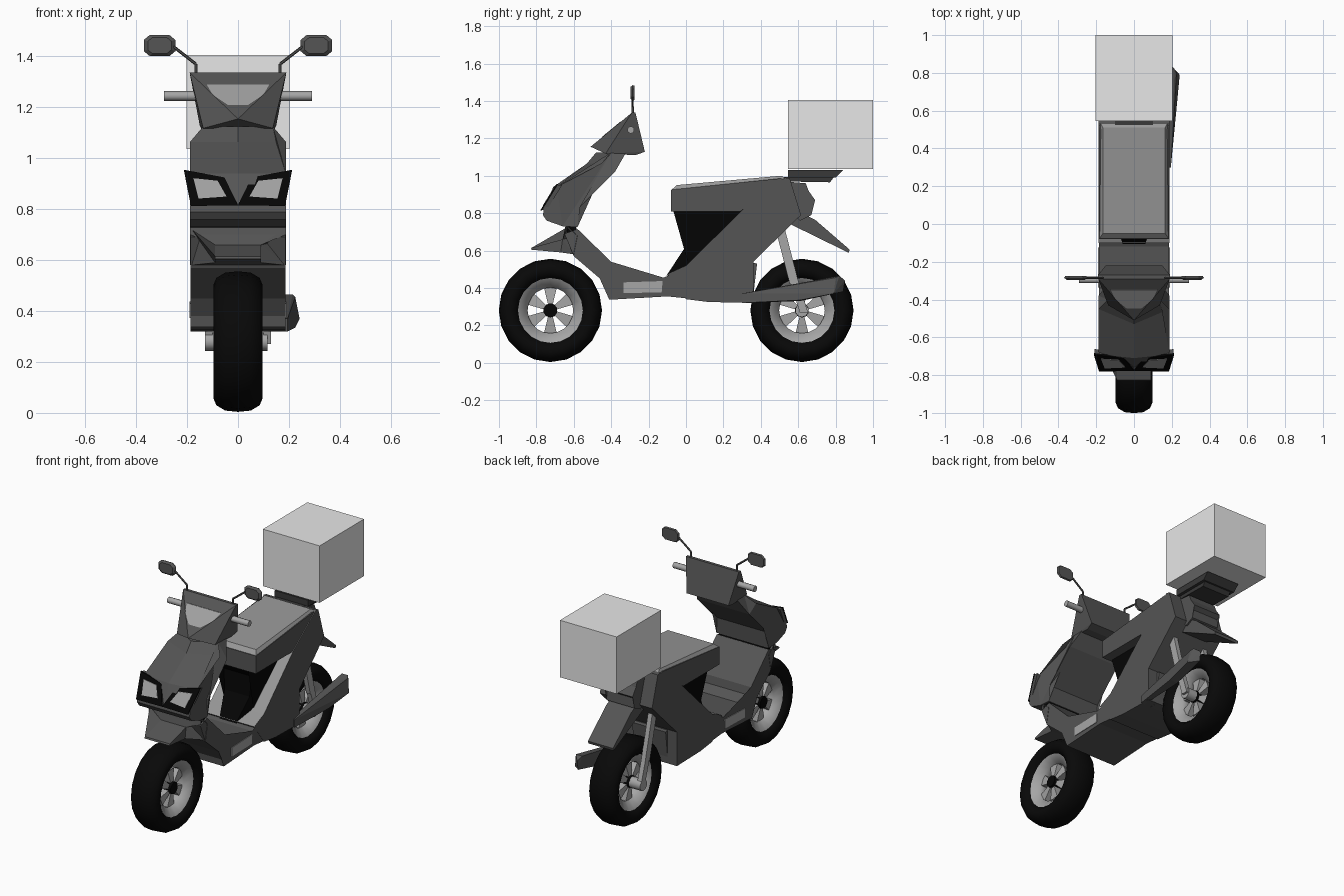
import bpy, bmesh, math
from mathutils import Vector, Matrix

if "Cube" in bpy.data.objects:
    bpy.data.objects.remove(bpy.data.objects["Cube"])


def mat(name, v):
    m = bpy.data.materials.new(name)
    m.diffuse_color = (v, v, v, 1)
    m.use_nodes = True
    m.node_tree.nodes["Principled BSDF"].inputs["Base Color"].default_value = m.diffuse_color
    return m


BODY = mat("body_grey", 0.09)
TYRE = mat("tyre_black", 0.0025)
BLACK = mat("trim_black", 0.0015)
DARK = mat("rack_dark", 0.04)
SEAT = mat("seat_grey", 0.31)
METAL = mat("metal_grey", 0.38)
GLASS = mat("lamp_grey", 0.35)
BOX = mat("box_light_grey", 0.8)


def finish(name, bm, m, smooth=0):
    bmesh.ops.remove_doubles(bm, verts=bm.verts, dist=1e-5)
    bmesh.ops.recalc_face_normals(bm, faces=bm.faces)
    me = bpy.data.meshes.new(name)
    bm.to_mesh(me)
    bm.free()
    me.materials.append(m)
    ob = bpy.data.objects.new(name, me)
    bpy.context.collection.objects.link(ob)
    if smooth:
        bpy.context.view_layer.objects.active = ob
        ob.select_set(True)
        bpy.ops.object.shade_smooth_by_angle(angle=math.radians(smooth))
        ob.select_set(False)
    return ob


def prism(name, profile, m, x=0, w=None):
    """Side profile of (y, z, half width[, centre ridge y offset]) spread across x."""
    bm = bmesh.new()
    cols = [[], [], []]
    for p in profile:
        hw = w if w is not None else p[2]
        dy = p[3] if len(p) > 3 else 0
        for c, s in zip(cols, (-1, 0, 1)):
            c.append(bm.verts.new((x + s * hw, p[0] + (dy if s == 0 else 0), p[1])))
    n = len(profile)
    for a, b in zip(cols, cols[1:]):
        for i in range(n):
            j = (i + 1) % n
            bm.faces.new((a[i], a[j], b[j], b[i]))
    ends = [bm.faces.new(cols[0]), bm.faces.new(cols[2])]
    bmesh.ops.triangulate(bm, faces=ends)
    return finish(name, bm, m)


def hull(name, pts, m, mirror=False):
    bm = bmesh.new()
    for p in pts:
        bm.verts.new(p)
        if mirror and p[0]:
            bm.verts.new((-p[0], p[1], p[2]))
    bmesh.ops.convex_hull(bm, input=bm.verts)
    bmesh.ops.dissolve_limit(bm, angle_limit=0.01, verts=bm.verts, edges=bm.edges)
    return finish(name, bm, m)


def box(name, x, y, z, m):
    return hull(name, [(a, b, c) for a in x for b in y for c in z], m)


def plate(name, pts, plane, thick, m):
    """Plate from (x, z) points, lying on y = plane(z)."""
    bm = bmesh.new()
    f = bm.faces.new([bm.verts.new((x, plane(z), z)) for x, z in pts])
    r = bmesh.ops.extrude_face_region(bm, geom=[f])
    bmesh.ops.translate(bm, vec=(0, thick, 0),
                        verts=[g for g in r["geom"] if isinstance(g, bmesh.types.BMVert)])
    return finish(name, bm, m)


def rod(name, a, b, r, m, sides=8):
    a, b = Vector(a), Vector(b)
    bm = bmesh.new()
    rot = (b - a).to_track_quat('Z', 'Y').to_matrix().to_4x4()
    bmesh.ops.create_cone(bm, cap_ends=True, segments=sides, radius1=r, radius2=r,
                          depth=(b - a).length, matrix=Matrix.Translation((a + b) / 2) @ rot)
    return finish(name, bm, m, 50)


def lathe(name, prof, y, z, m, seg=20):
    """Closed (x, radius) ring turned round the wheel axle."""
    bm = bmesh.new()
    rings = []
    for i in range(seg):
        a = 2 * math.pi * i / seg
        rings.append([bm.verts.new((x, y + r * math.sin(a), z + r * math.cos(a))) for x, r in prof])
    for i in range(seg):
        p, q = rings[i], rings[(i + 1) % seg]
        for k in range(len(prof)):
            l = (k + 1) % len(prof)
            bm.faces.new((p[k], p[l], q[l], q[k]))
    return finish(name, bm, m, 60)


# wheels
for tag, wy in (("front", -0.725), ("rear", 0.62)):
    wz = 0.28
    half = [(0.065, 0.172), (0.088, 0.195), (0.097, 0.222), (0.085, 0.25), (0.05, 0.271)]
    lathe(tag + "_tyre", half + [(0, 0.276)] + [(-x, r) for x, r in half[::-1]], wy, wz, TYRE)
    rim = [(0.068, 0.176), (0.035, 0.122), (-0.035, 0.122), (-0.068, 0.176)]
    lathe(tag + "_rim", rim, wy, wz, METAL)
    rod(tag + "_hub", (-0.05, wy, wz), (0.05, wy, wz), 0.038, BLACK, 10)
    for i in range(6):
        a = math.pi * i / 3
        u, v = Vector((0, math.sin(a), math.cos(a))), Vector((0, math.cos(a), -math.sin(a)))
        c = Vector((0, wy, wz))
        hull(tag + "_spoke", [c + u * r + v * s * h + Vector((x, 0, 0))
                              for r, h, t in ((0.03, 0.012, 0.035), (0.125, 0.035, 0.025))
                              for s in (-1, 1) for x in (-t, t)], METAL)

# front shield with nose
prism("front_shield", [(-0.40, 1.125, 0.137, -0.08), (-0.45, 1.065, 0.188, -0.08), (-0.69, 0.94, 0.188, -0.02),
                       (-0.76, 0.82, 0.188), (-0.765, 0.79, 0.188), (-0.745, 0.76, 0.188), (-0.66, 0.73, 0.188),
                       (-0.58, 0.725, 0.188), (-0.57, 0.83, 0.188), (-0.38, 1.02, 0.188), (-0.32, 1.125, 0.14)], BODY)
prism("steering_neck", [(-0.635, 0.68), (-0.635, 0.735), (-0.59, 0.735), (-0.575, 0.68)], BLACK, w=0.175)

# leg shield and floor
prism("leg_shield_floor", [(-0.65, 0.69), (-0.58, 0.715), (-0.40, 0.54), (-0.39, 0.49), (-0.34, 0.45),
                           (-0.12, 0.455), (-0.05, 0.485), (0.0, 0.345), (-0.10, 0.355), (-0.41, 0.337),
                           (-0.415, 0.38), (-0.46, 0.45), (-0.60, 0.57)], BODY, w=0.186)
for s in (-1, 1):
    prism("step_panel", [(-0.335, 0.372), (-0.13, 0.377), (-0.125, 0.437), (-0.335, 0.43)],
          METAL, x=s * 0.187, w=0.003)

# front fender
prism("front_fender", [(-0.83, 0.605, 0.09), (-0.825, 0.615, 0.09), (-0.66, 0.66, 0.09), (-0.65, 0.70, 0.188),
                       (-0.645, 0.728, 0.188), (-0.63, 0.728, 0.188), (-0.58, 0.68, 0.188), (-0.60, 0.58, 0.188),
                       (-0.67, 0.59, 0.09)], BODY)

# handlebar cover with its lamp
hull("handlebar_cover", [(0.19, -0.29, 1.337), (0.19, -0.27, 1.337), (0, -0.51, 1.155), (0.137, -0.43, 1.118),
                         (0.15, -0.22, 1.128), (0.14, -0.27, 1.11)], BODY, True)
plate("upper_lamp", [(-0.123, 1.29), (0.123, 1.29), (0.10, 1.25), (0.04, 1.21), (-0.04, 1.21), (-0.10, 1.25)],
      lambda z: -0.293 - 1.21 * (1.337 - z), 0.009, GLASS)

for s in (-1, 1):
    # headlights
    plate("headlight_frame", [(s * 0.213, 0.955), (s * 0.053, 0.925), (0, 0.815), (s * 0.185, 0.813)],
          lambda z: -0.782 + (z - 0.81) * 0.62, 0.009, BLACK)
    plate("headlight_back", [(s * 0.21, 0.95), (s * 0.055, 0.925), (0, 0.818), (s * 0.185, 0.816)],
          lambda z: -0.774 + (z - 0.81) * 0.62, 0.025, BODY)
    plate("headlight_lens", [(s * 0.175, 0.922), (s * 0.08, 0.912), (s * 0.045, 0.85), (s * 0.155, 0.842)],
          lambda z: -0.785 + (z - 0.81) * 0.62, 0.007, GLASS)
    # grips and mirrors
    rod("grip", (s * 0.13, -0.295, 1.245), (s * 0.29, -0.295, 1.245), 0.019, METAL, 10)
    path = [(s * 0.165, -0.285, 1.32), (s * 0.165, -0.285, 1.37), (s * 0.255, -0.285, 1.44)]
    for a, b in zip(path, path[1:]):
        rod("mirror_stem", a, b, 0.006, BODY, 6)
    rim = ((0.062, 0.022), (0.038, 0.042))
    hull("mirror", [(s * 0.308 + k * dx * f, y, 1.443 + j * dz * f) for dx, dz in rim for k in (-1, 1)
                    for j in (-1, 1) for y, f in ((-0.297, 0.75), (-0.285, 1), (-0.275, 0.9))], BODY)
    # rear shocks
    hull("shock", [(s * x, y + d, z) for x in (0.10, 0.13) for y, z in ((0.505, 0.71), (0.58, 0.42))
                   for d in (-0.025, 0.025)], METAL)
    hull("shock_foot", [(s * x, y + d, z) for x in (0.10, 0.13) for y, z in ((0.58, 0.43), (0.63, 0.27))
                        for d in (-0.022, 0.022)], METAL)
rod("rear_axle", (-0.13, 0.62, 0.28), (0.115, 0.62, 0.28), 0.036, METAL, 10)

# rear body, lighter on its forward slope
rear = prism("rear_body", [(-0.10, 0.475), (0.0, 0.52), (0.30, 0.815), (0.53, 0.99), (0.555, 0.985), (0.615, 0.79),
                           (0.36, 0.54), (0.36, 0.32), (0.12, 0.325), (0.0, 0.34)], BODY, w=0.187)
rear.data.materials.append(SEAT)
for f in rear.data.polygons:
    if f.normal.y < -0.3 and f.normal.z > 0.3:
        f.material_index = 1

# seat and its base
prism("seat_base", [(-0.07, 0.82, 0.12), (0.32, 0.82, 0.12), (0.02, 0.50, 0.10), (-0.105, 0.465, 0.06),
                    (-0.01, 0.61, 0.09), (0.0, 0.74, 0.10)], BLACK)
prism("seat", [(-0.08, 0.81), (0.29, 0.81), (0.55, 0.98), (0.50, 0.985), (-0.08, 0.925)], BODY, w=0.184)
prism("seat_cushion", [(-0.08, 0.922, 0.184), (-0.05, 0.95, 0.165), (0.51, 1.0, 0.165), (0.55, 0.978, 0.184)], SEAT)

# rack, tail and rear fender
prism("rack", [(0.545, 0.99), (0.545, 1.03), (0.84, 1.03), (0.80, 0.99)], DARK, w=0.12)
prism("rack_support", [(0.50, 0.97), (0.50, 0.992), (0.79, 0.992), (0.77, 0.965)], DARK, w=0.10)
prism("tail", [(0.52, 0.97), (0.64, 0.96), (0.655, 0.92), (0.69, 0.87), (0.665, 0.85), (0.67, 0.79), (0.61, 0.76),
               (0.52, 0.85)], BODY, w=0.10)
prism("rear_fender", [(0.56, 0.74), (0.62, 0.80), (0.69, 0.765), (0.875, 0.605), (0.87, 0.588)], BODY, w=0.09)
prism("rear_mount", [(0.34, 0.54), (0.38, 0.53), (0.355, 0.32), (0.30, 0.32)], BODY, w=0.12)

# delivery box
box("delivery_box", (-0.203, 0.203), (0.545, 1.0), (1.036, 1.405), BOX)

# exhaust
hull("exhaust", [(0.17, 0.30, 0.32), (0.195, 0.30, 0.32), (0.17, 0.30, 0.37), (0.195, 0.30, 0.37),
                 (0.17, 0.61, 0.33), (0.225, 0.61, 0.335), (0.17, 0.82, 0.465), (0.215, 0.82, 0.465),
                 (0.185, 0.85, 0.44), (0.225, 0.80, 0.455), (0.185, 0.84, 0.38), (0.242, 0.79, 0.37)], BODY)
